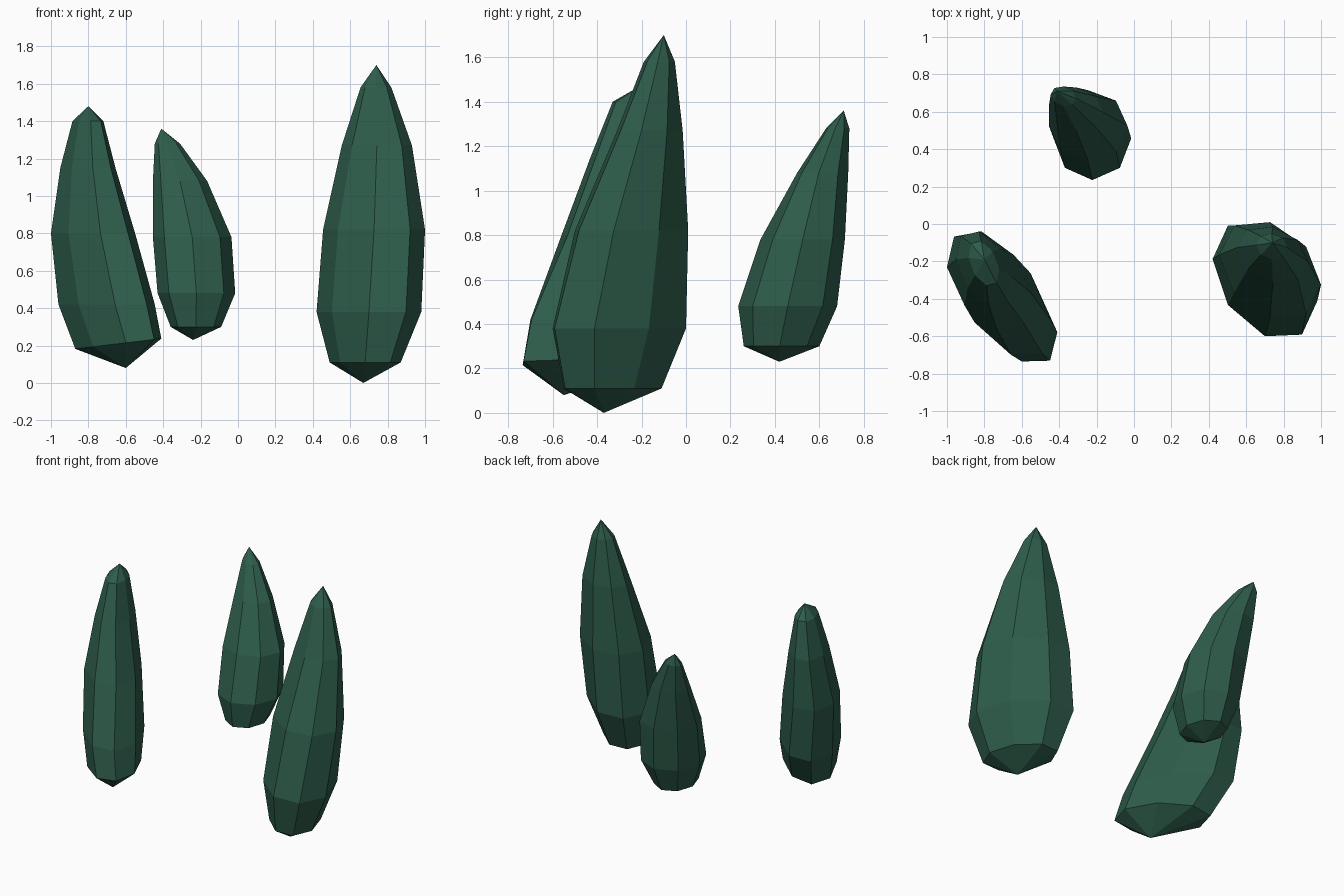
import bpy, bmesh, math

if "Cube" in bpy.data.objects:
    bpy.data.objects.remove(bpy.data.objects["Cube"])

SIDES = 8

green = bpy.data.materials.new("dark_green")
green.diffuse_color = (0.027, 0.108, 0.070, 1.0)
green.use_nodes = True
green.node_tree.nodes["Principled BSDF"].inputs["Base Color"].default_value = green.diffuse_color


def ring_points(x0, x1, y0, y1, skew, phase):
    """Slanted oval polygon, fitted exactly into its x and y limits."""
    pts = []
    for i in range(SIDES):
        t = phase + math.tau * i / SIDES
        pts.append((math.cos(t), math.sin(t + math.asin(skew))))
    lx, hx = min(p[0] for p in pts), max(p[0] for p in pts)
    ly, hy = min(p[1] for p in pts), max(p[1] for p in pts)
    return [(x0 + (px - lx) / (hx - lx) * (x1 - x0),
             y0 + (py - ly) / (hy - ly) * (y1 - y0)) for px, py in pts]


def pod(name, bottom, rings, tip, phase, tilt=0.0):
    """Faceted pod: bottom point, stacked rings, top point; tilt slopes the lowest ring along x."""
    bm = bmesh.new()
    low, high = bm.verts.new(bottom), bm.verts.new(tip)
    loops = []
    for k, (z, x0, x1, y0, y1, skew) in enumerate(rings):
        slope = tilt if k == 0 else 0.0
        loops.append([bm.verts.new((x, y, z + slope * (x - (x0 + x1) / 2))) for x, y in
                      ring_points(x0, x1, y0, y1, skew, math.radians(phase))])
    for i in range(SIDES):
        j = (i + 1) % SIDES
        bm.faces.new((low, loops[0][j], loops[0][i]))
        for a, b in zip(loops, loops[1:]):
            bm.faces.new((a[i], a[j], b[j], b[i]))
        bm.faces.new((high, loops[-1][i], loops[-1][j]))
    bmesh.ops.recalc_face_normals(bm, faces=bm.faces)
    mesh = bpy.data.meshes.new(name)
    bm.to_mesh(mesh)
    bm.free()
    mesh.materials.append(green)
    obj = bpy.data.objects.new(name, mesh)
    bpy.context.collection.objects.link(obj)


# Rings: height, x limits, y limits, diagonal skew
# Tall pod on the right
pod("right_pod", (0.67, -0.37, 0.0), [
    (0.11, 0.49, 0.87, -0.55, -0.11, -0.35),
    (0.38, 0.42, 0.98, -0.60, 0.00, -0.35),
    (0.82, 0.455, 1.00, -0.50, 0.01, -0.3),
    (1.27, 0.555, 0.93, -0.31, -0.015, -0.25),
    (1.58, 0.655, 0.82, -0.19, -0.05, -0.1)],
    (0.74, -0.10, 1.70), -90)

# Flattened, leaning pod on the left
pod("left_pod", (-0.60, -0.55, 0.08), [
    (0.21, -0.87, -0.41, -0.735, -0.22, -0.52),
    (0.42, -0.96, -0.445, -0.70, -0.09, -0.52),
    (0.80, -1.00, -0.55, -0.56, -0.04, -0.42),
    (1.15, -0.95, -0.655, -0.43, -0.04, -0.4),
    (1.40, -0.885, -0.72, -0.33, -0.09, -0.4)],
    (-0.80, -0.19, 1.48), -80, 0.12)

# Small pod at the back
pod("back_pod", (-0.24, 0.42, 0.23), [
    (0.30, -0.36, -0.09, 0.26, 0.60, -0.05),
    (0.48, -0.43, -0.015, 0.235, 0.68, 0.0),
    (0.78, -0.455, -0.035, 0.335, 0.715, 0.0),
    (1.08, -0.455, -0.165, 0.50, 0.73, -0.15),
    (1.28, -0.445, -0.31, 0.63, 0.735, -0.2)],
    (-0.41, 0.71, 1.36), -90)
